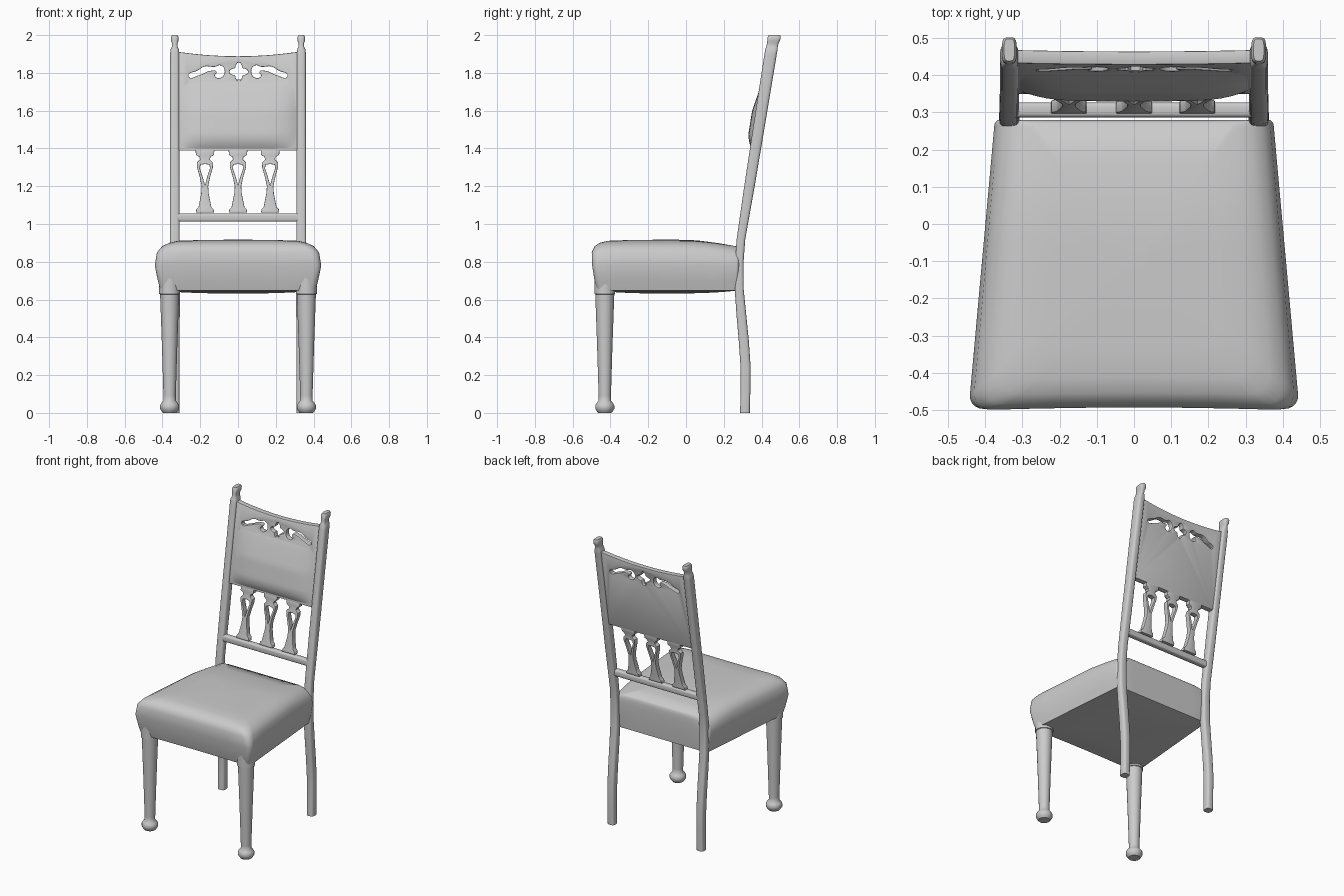
import bpy, bmesh, math
from mathutils import Vector

if "Cube" in bpy.data.objects:
    bpy.data.objects.remove(bpy.data.objects["Cube"])


def back_y(z):
    """Centre line of the leaning chair back."""
    return 0.288 + 0.16 * (z - 0.9)


def finish(ob, angle=40):
    bm = bmesh.new()
    bm.from_mesh(ob.data)
    bmesh.ops.recalc_face_normals(bm, faces=bm.faces)
    bm.to_mesh(ob.data)
    bm.free()
    bpy.ops.object.select_all(action='DESELECT')
    ob.select_set(True)
    bpy.context.view_layer.objects.active = ob
    bpy.ops.object.shade_smooth_by_angle(angle=math.radians(angle))
    return ob


def loft(name, rings, angle=40):
    """Skin a list of equal-length point rings and cap both ends."""
    bm = bmesh.new()
    vr = [[bm.verts.new(p) for p in ring] for ring in rings]
    n = len(vr[0])
    for a, b in zip(vr, vr[1:]):
        for i in range(n):
            j = (i + 1) % n
            bm.faces.new((a[i], a[j], b[j], b[i]))
    bm.faces.new(vr[0][::-1])
    bm.faces.new(vr[-1])
    me = bpy.data.meshes.new(name)
    bm.to_mesh(me)
    bm.free()
    ob = bpy.data.objects.new(name, me)
    bpy.context.collection.objects.link(ob)
    return finish(ob, angle)


def section(c, ha, hb, power=1.0, n=16, axis='Z'):
    """Superellipse ring: power 1 is round, smaller is squarer."""
    pts = []
    for i in range(n):
        t = 2 * math.pi * (i + 0.5) / n
        a, b = math.cos(t), math.sin(t)
        a = ha * math.copysign(abs(a) ** power, a)
        b = hb * math.copysign(abs(b) ** power, b)
        off = (a, b, 0) if axis == 'Z' else (0, a, b)
        pts.append(Vector(c) + Vector(off))
    return pts


def pierced(name, splines, thick, bevel):
    """Flat fretwork from 2D outlines (first outer, rest holes), leaned with the back."""
    cu = bpy.data.curves.new(name, 'CURVE')
    cu.dimensions = '2D'
    cu.fill_mode = 'BOTH'
    cu.extrude = thick / 2 - bevel
    cu.bevel_depth = bevel
    cu.bevel_resolution = 1
    cu.offset = -bevel
    cu.resolution_u = 5
    for pts, smooth in splines:
        sp = cu.splines.new('BEZIER' if smooth else 'POLY')
        if smooth:
            sp.bezier_points.add(len(pts) - 1)
            for bp, (x, z) in zip(sp.bezier_points, pts):
                bp.co = (x, z, 0)
                bp.handle_left_type = bp.handle_right_type = 'AUTO'
        else:
            sp.points.add(len(pts) - 1)
            for p, (x, z) in zip(sp.points, pts):
                p.co = (x, z, 0, 1)
        sp.use_cyclic_u = True
    tmp = bpy.data.objects.new(name, cu)
    bpy.context.collection.objects.link(tmp)
    bpy.context.view_layer.update()
    me = bpy.data.meshes.new_from_object(tmp.evaluated_get(bpy.context.evaluated_depsgraph_get()))
    bpy.data.objects.remove(tmp)
    for v in me.vertices:
        x, z, d = v.co
        v.co = (x, back_y(z) - d, z)
    ob = bpy.data.objects.new(name, me)
    bpy.context.collection.objects.link(ob)
    bm = bmesh.new()
    bm.from_mesh(me)
    bmesh.ops.remove_doubles(bm, verts=bm.verts, dist=1e-5)
    bm.to_mesh(me)
    bm.free()
    return finish(ob, 35)


# Seat cushion: rounded trapezoid rings
def seat_ring(z, hx, yf, yb, rf, s=1.0):
    corners = [(-1, yf, rf, 180), (1, yf, rf, 270), (1, yb, 0.015, 0), (-1, yb, 0.015, 90)]
    arcs = []
    for sx, cy, r, a0 in corners:
        cx, oy = sx * (hx - r), cy + (r if cy < 0 else -r)
        arcs.append([(cx + r * math.cos(math.radians(a0 + 18 * k)),
                      oy + r * math.sin(math.radians(a0 + 18 * k))) for k in range(6)])
    pts = []
    for i, arc in enumerate(arcs):
        a, b = arc[-1], arcs[(i + 1) % 4][0]
        pts += arc + [(a[0] + (b[0] - a[0]) * k / 6, a[1] + (b[1] - a[1]) * k / 6) for k in range(1, 6)]
    ring = []
    for x, y in pts:
        x *= 1 - 0.148 * (y + 0.46) / 0.72
        if y < -0.4:
            y += 0.008 * (1 - (x / 0.44) ** 2)
        x, y = x * s, -0.1 + (y + 0.1) * s
        drop = 0.03 * (max(y, 0) / 0.27) ** 1.5 if z > 0.84 else 0
        ring.append((x, y, z - drop))
    return ring


seat_rows = [(0.648, 0.412, -0.472, 0.272, 0.03), (0.70, 0.425, -0.486, 0.276, 0.035),
             (0.78, 0.441, -0.498, 0.28, 0.04), (0.85, 0.430, -0.501, 0.28, 0.05),
             (0.882, 0.405, -0.487, 0.28, 0.06), (0.90, 0.370, -0.462, 0.277, 0.07),
             (0.911, 0.325, -0.42, 0.27, 0.08)]
rings = [seat_ring(z, *seat_rows[0][1:], s=s) for z, s in ((0.632, 0.15), (0.634, 0.5), (0.64, 0.8))]
rings += [seat_ring(*r) for r in seat_rows]
rings += [seat_ring(z, *seat_rows[-1][1:], s=s) for z, s in ((0.914, 0.75), (0.916, 0.45), (0.917, 0.12))]
loft("seat", rings, 50)

# Turned front legs and one-piece rear legs with back posts
front_profile = [(0.0, 0.036), (0.01, 0.044), (0.022, 0.051), (0.04, 0.051), (0.052, 0.044), (0.065, 0.033),
                 (0.09, 0.033), (0.35, 0.041), (0.60, 0.050), (0.628, 0.051), (0.63, 0.056), (0.72, 0.056)]
rear_rows = [(0.0, 0.312, 0.025, 0.026), (0.12, 0.315, 0.025, 0.026), (0.25, 0.315, 0.026, 0.027),
             (0.38, 0.306, 0.026, 0.027), (0.52, 0.293, 0.027, 0.026), (0.65, 0.282, 0.028, 0.024),
             (0.80, 0.282, 0.027, 0.023), (0.92, 0.291, 0.026, 0.023), (1.2, 0.336, 0.026, 0.028),
             (1.55, 0.392, 0.025, 0.031), (1.90, 0.448, 0.025, 0.033), (1.922, 0.452, 0.023, 0.033),
             (1.937, 0.455, 0.016, 0.031), (1.955, 0.459, 0.014, 0.031), (1.97, 0.464, 0.020, 0.034),
             (1.99, 0.467, 0.020, 0.035), (2.0, 0.468, 0.014, 0.030)]
for side, s in (("left", -1), ("right", 1)):
    loft("front_leg_" + side, [section((s * 0.362, -0.43, z), r, r, n=20) for z, r in front_profile])
    loft("rear_leg_post_" + side, [section((s * 0.335, y, z), a, b, 0.55) for z, y, a, b in rear_rows], 50)

# Lower back rail
loft("lower_rail", [section((x, back_y(1.035) - 0.003, 1.034), 0.02, 0.022, 0.5, 16, 'X')
                    for x in (-0.325, 0, 0.325)])

# Back panel with dipped top, quatrefoil and leaf scroll piercings
top = [(0.32 * k / 8, 1.888 + 0.024 * (k / 8) ** 2) for k in range(8, -9, -1)]
outline = [(-0.32, 1.388), (0.32, 1.388)] + top
scroll = [(-0.262, 1.783), (-0.215, 1.812), (-0.175, 1.834), (-0.125, 1.832), (-0.092, 1.84), (-0.07, 1.81),
          (-0.092, 1.774), (-0.122, 1.784), (-0.113, 1.806), (-0.15, 1.81), (-0.20, 1.79)]
quatre = []
for k in range(32):
    a = 2 * math.pi * k / 32
    r = 0.039 + 0.011 * math.cos(4 * a)
    quatre.append((0.004 + r * math.cos(a), 1.806 + r * math.sin(a)))
pierced("back_panel", [(outline, False), (quatre, False), (scroll, True),
                       ([(-x, z) for x, z in scroll], True)], 0.036, 0.004)

# Upholstered pad on the front of the panel
nx, nz = 24, 16
pad = []
for j in range(nz + 1):
    v = j / nz
    z = 1.395 + 0.37 * v
    row = []
    for i in range(nx + 1):
        u = 2 * i / nx - 1
        lift = (1 - abs(u) ** 5) * min(1, v / 0.2) ** 0.6 * min(1, (1 - v) / 0.45) ** 0.8
        row.append((0.315 * u, back_y(z) - 0.014 - 0.036 * lift, z))
    row += [(0.315, back_y(z), z), (-0.315, back_y(z), z)]
    pad.append(row)
loft("back_pad", pad, 50)

# Three openwork balusters
half = [(0.048, 1.06), (0.046, 1.078), (0.034, 1.09), (0.030, 1.11), (0.020, 1.16), (0.017, 1.20),
        (0.028, 1.25), (0.042, 1.30), (0.043, 1.325), (0.026, 1.342), (0.030, 1.355), (0.048, 1.366), (0.05, 1.395)]
tear = [(0, 1.205), (0.012, 1.25), (0.027, 1.295), (0.024, 1.313), (0, 1.318), (-0.024, 1.313),
        (-0.027, 1.295), (-0.012, 1.25)]
for k, cx in enumerate((-0.175, 0.0, 0.17)):
    shape = half + [(-x, z) for x, z in reversed(half)]
    pierced("baluster_%d" % (k + 1), [([(cx + x, z) for x, z in shape], False),
                                      ([(cx + x, z) for x, z in tear], False)], 0.034, 0.003)
